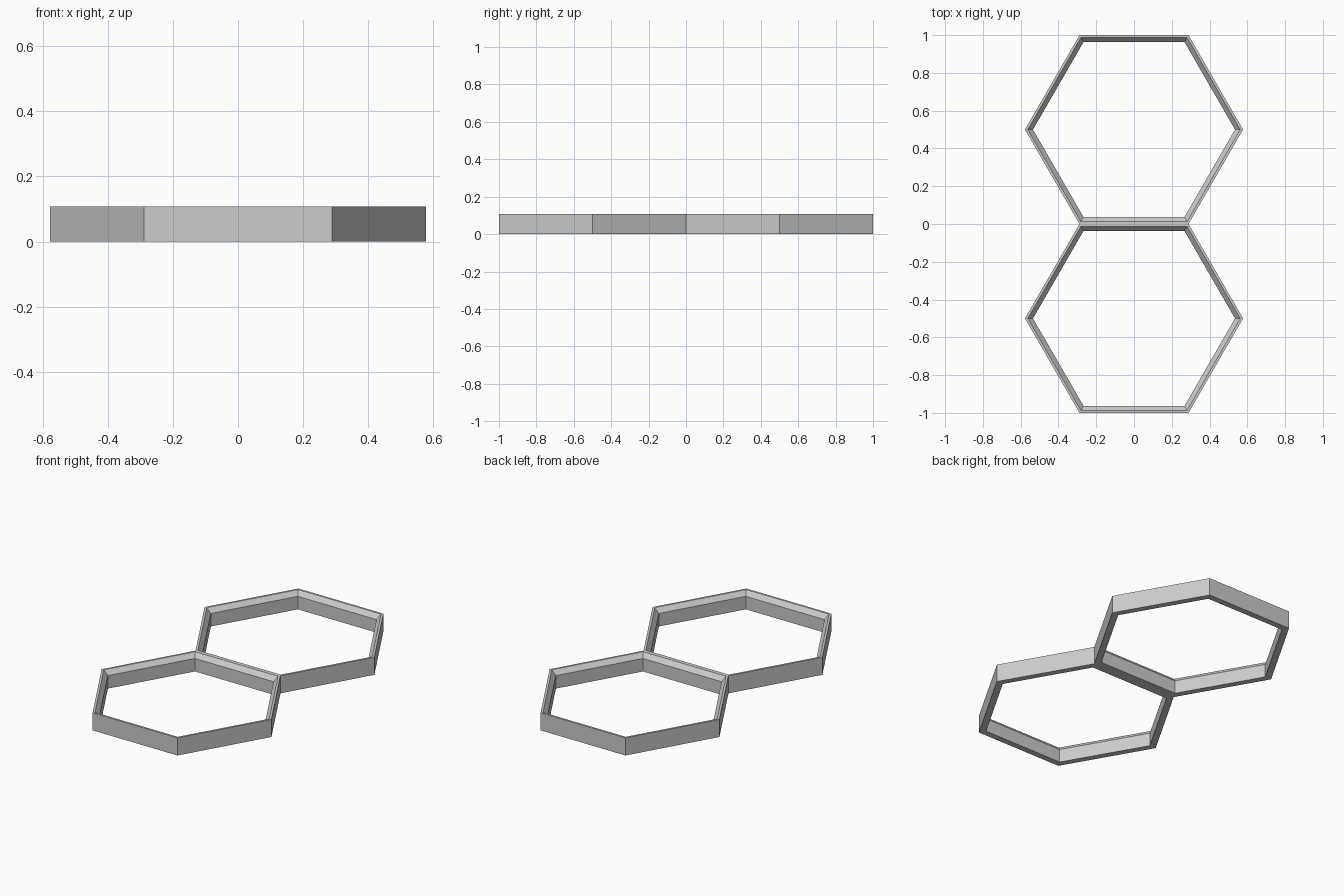
import bpy
import bmesh
from math import cos, sin, radians

cube = bpy.data.objects.get("Cube")
if cube:
    bpy.data.objects.remove(cube, do_unlink=True)

grey = bpy.data.materials.new("light grey")
grey.use_nodes = True
colour = (0.6, 0.6, 0.6, 1.0)
grey.diffuse_color = colour
grey.node_tree.nodes["Principled BSDF"].inputs["Base Color"].default_value = colour

HEIGHT = 0.108
# Wall cross-section: distance from centre to a flat side, and height
PROFILE = [(0.5, 0), (0.5, HEIGHT), (0.487, HEIGHT), (0.463, 0.08), (0.463, 0)]


def hex_frame(name, y):
    """Sweep the wall profile around a hexagon with corners on the x axis."""
    bm = bmesh.new()
    rings = []
    for i in range(6):
        a = radians(60 * i)
        rings.append([bm.verts.new((r / cos(radians(30)) * cos(a),
                                    r / cos(radians(30)) * sin(a), z))
                      for r, z in PROFILE])
    n = len(PROFILE)
    for i in range(6):
        p, q = rings[i], rings[(i + 1) % 6]
        for j in range(n):
            k = (j + 1) % n
            bm.faces.new((p[j], q[j], q[k], p[k]))
    bmesh.ops.recalc_face_normals(bm, faces=bm.faces)
    mesh = bpy.data.meshes.new(name)
    bm.to_mesh(mesh)
    bm.free()
    mesh.materials.append(grey)
    obj = bpy.data.objects.new(name, mesh)
    obj.location.y = y
    bpy.context.collection.objects.link(obj)


# Two frames sharing one side
hex_frame("front_hexagon_frame", -0.5)
hex_frame("back_hexagon_frame", 0.5)
